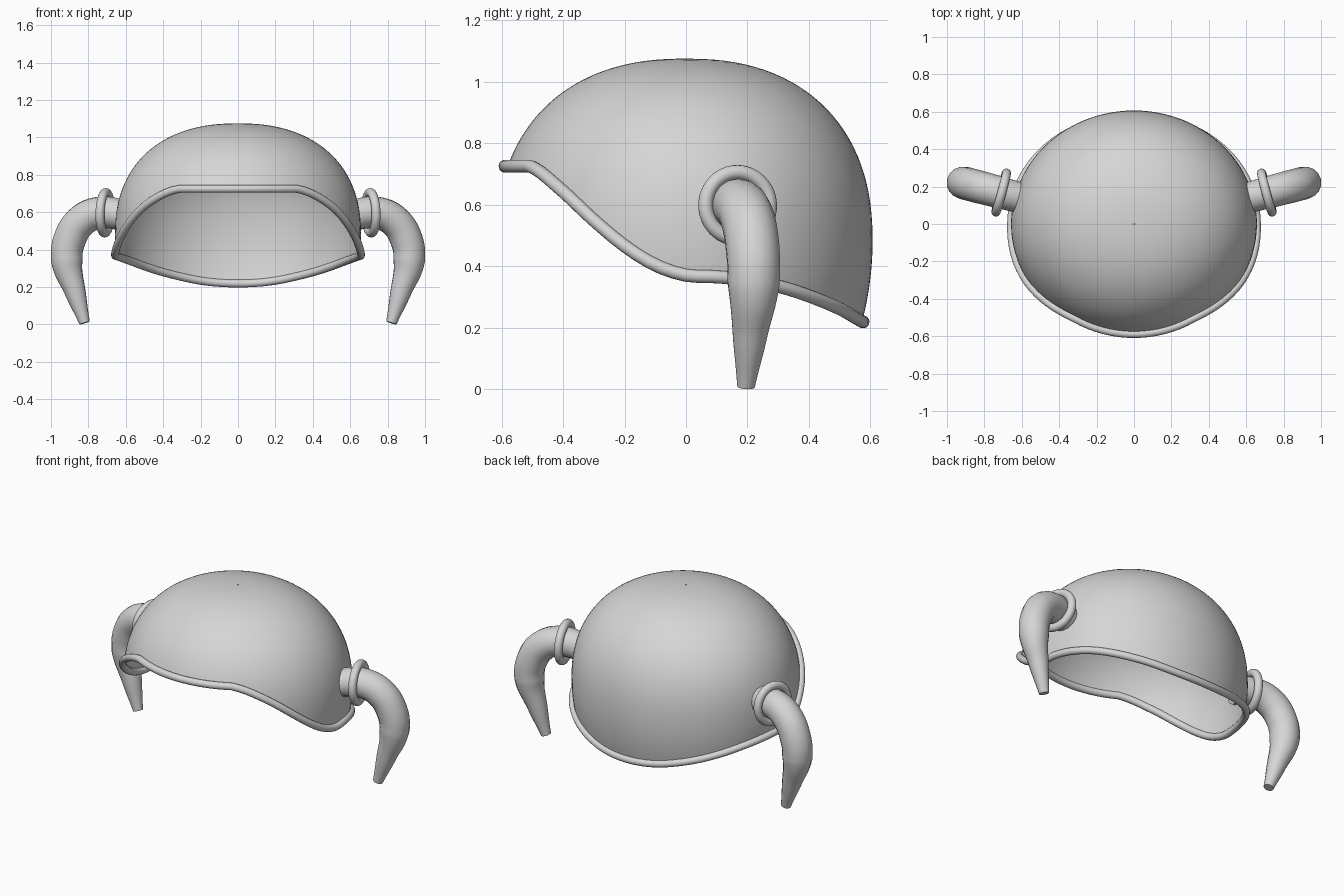
import bpy
import math
from mathutils import Vector

if "Cube" in bpy.data.objects:
    bpy.data.objects.remove(bpy.data.objects["Cube"], do_unlink=True)

grey = bpy.data.materials.new("plain_grey")
grey.use_nodes = True
color = (0.67, 0.67, 0.67, 1)
grey.diffuse_color = color
grey.node_tree.nodes["Principled BSDF"].inputs["Base Color"].default_value = color


def spline(values, t):
    """Smooth curve through evenly spaced values, t measured in steps."""
    last = len(values) - 1
    t = min(max(t, 0), last)
    i = min(int(t), last - 1)
    f = t - i
    a, b, c, d = (values[min(max(i + k, 0), last)] for k in (-1, 0, 1, 2))
    return b + 0.5 * f * (c - a + f * (2*a - 5*b + 4*c - d + f * (3*(b - c) + d - a)))


def finish(obj):
    """Turn a curve into a smooth mesh."""
    bpy.ops.object.select_all(action="DESELECT")
    obj.select_set(True)
    bpy.context.view_layer.objects.active = obj
    if obj.type == "CURVE":
        bpy.ops.object.convert(target="MESH")
    bpy.ops.object.shade_smooth_by_angle(angle=math.radians(40))


def add_object(name, data):
    obj = bpy.data.objects.new(name, data)
    data.materials.append(grey)
    bpy.context.collection.objects.link(obj)
    return obj


def new_curve(name, kind, count, bevel):
    data = bpy.data.curves.new(name, "CURVE")
    data.dimensions = "3D"
    data.bevel_depth = bevel
    data.bevel_resolution = 6
    data.use_fill_caps = True
    line = data.splines.new(kind)
    points = line.bezier_points if kind == "BEZIER" else line.points
    points.add(count - 1)
    return data, line, points


# Dome: squarish rounded top above its widest level, slight taper below
RADIUS, WAIST, RISE, POWER = 0.607, 0.48, 0.595, 2 / 2.3
TOP_T, END_T = 0.002, 1.5
FLAT = 0.725
# Height of the lower edge from front to back, every 0.1
edge_heights = [FLAT, FLAT, 0.648, 0.553, 0.468, 0.404, 0.37,
                0.365, 0.354, 0.334, 0.302, 0.26, 0.208]


def dome_point(angle, t):
    if t < 1:
        r = RADIUS * math.sin(t * math.pi / 2) ** POWER
        z = WAIST + RISE * math.cos(t * math.pi / 2) ** POWER
    else:
        drop = (t - 1) * 0.7
        r, z = RADIUS - 0.5 * drop ** 2, WAIST - drop
    s = math.sin(angle)
    depth = 1 + 0.015 * s * s if s < 0 else 1
    return Vector((r * 1.083 * math.cos(angle), r * depth * s, z))


def edge_param(angle):
    """Where the dome meets its lower edge at this angle."""
    low, high = TOP_T, END_T
    for _ in range(30):
        mid = (low + high) / 2
        p = dome_point(angle, mid)
        if p.z > min(FLAT, spline(edge_heights, (p.y + 0.6) * 10)):
            low = mid
        else:
            high = mid
    return low


# Dome shell, trimmed along the curved edge
SIDES, RINGS = 96, 40
angles = [2 * math.pi * i / SIDES for i in range(SIDES)]
ends = [edge_param(a) for a in angles]
verts = [dome_point(a, TOP_T + (e - TOP_T) * j / RINGS)
         for j in range(RINGS + 1) for a, e in zip(angles, ends)]
faces = [(j * SIDES + i, (j + 1) * SIDES + i,
          (j + 1) * SIDES + (i + 1) % SIDES, j * SIDES + (i + 1) % SIDES)
         for j in range(RINGS) for i in range(SIDES)]
mesh = bpy.data.meshes.new("helmet_dome")
mesh.from_pydata(verts, [], faces)
finish(add_object("helmet_dome", mesh))

# Rounded rim following the edge
data, line, points = new_curve("helmet_rim", "POLY", SIDES, 0.021)
line.use_cyclic_u = True
for point, p in zip(points, verts[-SIDES:]):
    point.co = (p.x * 1.01, p.y * (1.015 if p.y < 0 else 1.005), p.z, 1)
finish(add_object("helmet_rim", data))

# Horns with their collars, one on each side: (x, y, z, radius)
horn_path = [(0.61, 0.14, 0.585, 0.082), (0.74, 0.175, 0.597, 0.086),
             (0.835, 0.2, 0.555, 0.088), (0.9, 0.217, 0.455, 0.088),
             (0.915, 0.22, 0.34, 0.085), (0.871, 0.208, 0.175, 0.057),
             (0.82, 0.195, 0.008, 0.029)]
for side, label in ((1, "left"), (-1, "right")):
    data, line, points = new_curve(label + "_horn", "BEZIER", len(horn_path), 1)
    data.resolution_u = 10
    for point, (x, y, z, r) in zip(points, horn_path):
        point.co = (side * x, y, z)
        point.radius = r
        point.handle_left_type = point.handle_right_type = "AUTO"
    finish(add_object(label + "_horn", data))

    axis = Vector((side * 0.965, 0.26, 0.03))
    bpy.ops.mesh.primitive_torus_add(
        major_radius=0.108, minor_radius=0.024, major_segments=48, minor_segments=16,
        location=(side * 0.71, 0.168, 0.597),
        rotation=axis.to_track_quat("Z", "Y").to_euler())
    collar = bpy.context.object
    collar.name = label + "_horn_collar"
    collar.data.materials.append(grey)
    finish(collar)
